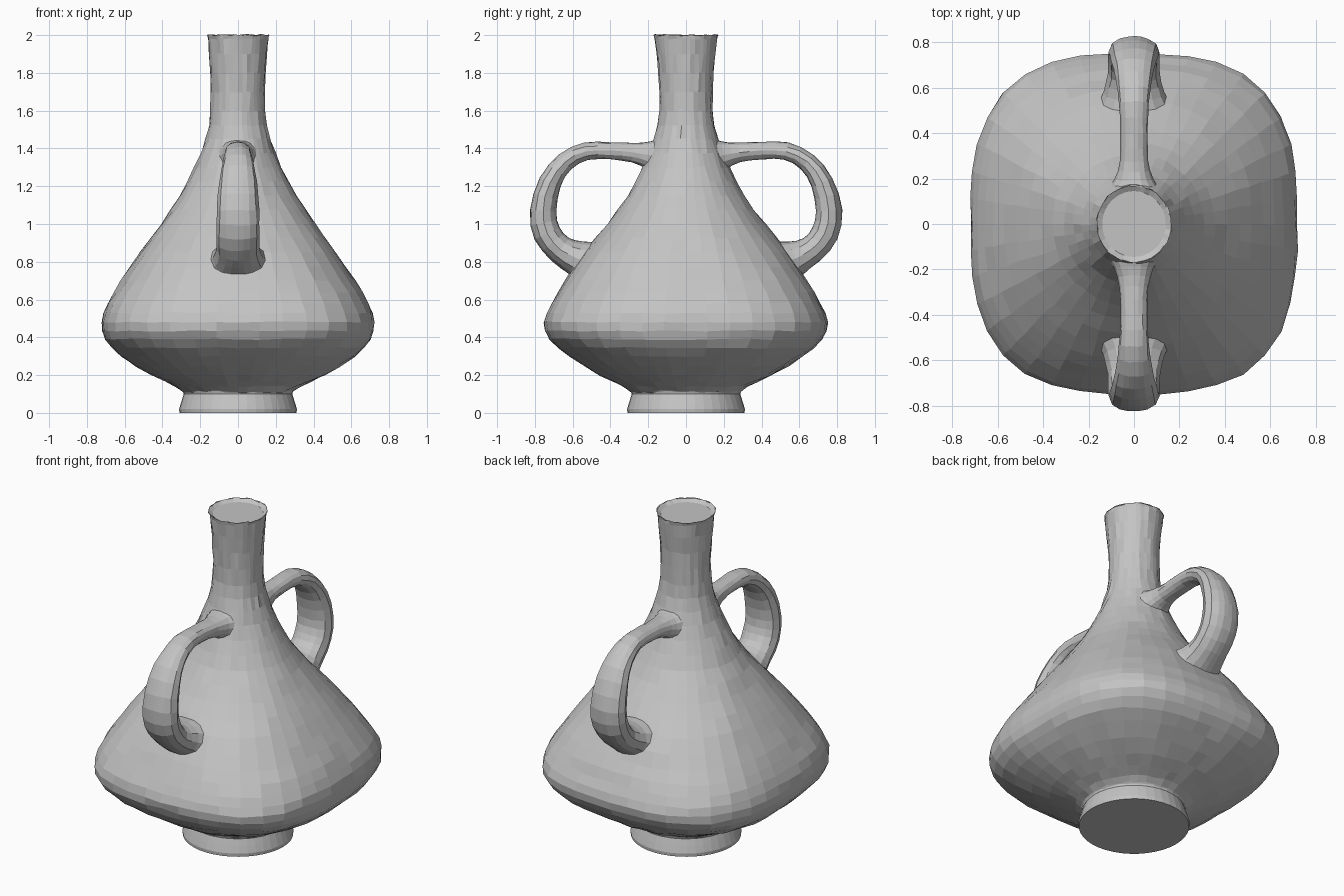
import bpy, bmesh, math, random
from mathutils import Vector

random.seed(4)
cube = bpy.data.objects.get("Cube")
if cube:
    bpy.data.objects.remove(cube)

clay = bpy.data.materials.new("grey_clay")
clay.use_nodes = True
clay.diffuse_color = (0.55, 0.55, 0.55, 1)
clay.node_tree.nodes["Principled BSDF"].inputs["Base Color"].default_value = clay.diffuse_color


def smooth_path(stations, steps):
    """Catmull-Rom interpolation of tuples."""
    pts = [stations[0], *stations, stations[-1]]
    out = []
    for a, b, c, d in zip(pts, pts[1:], pts[2:], pts[3:]):
        for k in range(steps):
            t = k / steps
            out.append([q + t / 2 * (r - p + t * (2 * p - 5 * q + 4 * r - s
                        + t * (3 * (q - r) + s - p)))
                        for p, q, r, s in zip(a, b, c, d)])
    return out + [list(stations[-1])]


def squircle(angle, rx, ry, n):
    c, s = math.cos(angle), math.sin(angle)
    r = (abs(c / rx) ** n + abs(s / ry) ** n) ** (-1 / n)
    return r * c, r * s


def loft(name, rings, wobble=0.0):
    """Skin closed rings of points and cap both ends."""
    bm = bmesh.new()
    rows = [[bm.verts.new(p) for p in ring] for ring in rings]
    count = len(rows[0])
    for lo, hi in zip(rows, rows[1:]):
        for i in range(count):
            j = (i + 1) % count
            bm.faces.new((lo[i], lo[j], hi[j], hi[i]))
    bm.faces.new(rows[0][::-1])
    bm.faces.new(rows[-1])
    # slight hand-made unevenness, leaving the end rings clean
    for row in rows[1:-1]:
        for v in row:
            v.co += Vector([random.uniform(-wobble, wobble) for _ in range(3)])
    bmesh.ops.recalc_face_normals(bm, faces=bm.faces)
    mesh = bpy.data.meshes.new(name)
    bm.to_mesh(mesh)
    bm.free()
    mesh.materials.append(clay)
    obj = bpy.data.objects.new(name, mesh)
    bpy.context.collection.objects.link(obj)
    return obj


# Vessel: height, half width, half depth, squareness
SIDES = 40
vessel = [
    (0.10, 0.28, 0.28, 2), (0.14, 0.33, 0.33, 2), (0.20, 0.46, 0.46, 2.2),
    (0.30, 0.62, 0.62, 2.6), (0.39, 0.70, 0.72, 2.9), (0.48, 0.72, 0.75, 2.9),
    (0.58, 0.69, 0.71, 2.8), (0.70, 0.62, 0.64, 2.6), (0.85, 0.52, 0.54, 2.4),
    (1.0, 0.41, 0.42, 2.2), (1.15, 0.31, 0.31, 2), (1.3, 0.23, 0.23, 2),
    (1.45, 0.17, 0.17, 2), (1.6, 0.145, 0.14, 2), (1.8, 0.145, 0.145, 2),
    (1.98, 0.16, 0.165, 2), (2.0, 0.165, 0.17, 2)]


def level_ring(z, rx, ry, n):
    return [(*squircle(math.tau * i / SIDES, rx, ry, n), z) for i in range(SIDES)]


rings = [level_ring(*s) for s in smooth_path(vessel, 2)]
rings.append(level_ring(1.985, 0.14, 0.145, 2))  # shallow dished mouth
loft("vessel_body", rings, 0.004)

# Foot ring
loft("foot", [level_ring(z, r, r, 2) for z, r in
              ((0, 0.31), (0.02, 0.312), (0.06, 0.3), (0.1, 0.287), (0.14, 0.3))])

# Handles: distance out, height, half width, half thickness
strap = [
    (0.12, 1.35, 0.13, 0.12), (0.2, 1.365, 0.085, 0.075), (0.28, 1.378, 0.063, 0.052),
    (0.4, 1.388, 0.06, 0.046), (0.53, 1.385, 0.066, 0.047), (0.64, 1.33, 0.08, 0.05),
    (0.72, 1.22, 0.1, 0.06), (0.757, 1.07, 0.112, 0.07), (0.735, 0.95, 0.115, 0.073),
    (0.665, 0.865, 0.115, 0.075), (0.58, 0.82, 0.135, 0.095), (0.49, 0.78, 0.18, 0.14)]


def handle(name, side):
    path = smooth_path(strap, 2)
    loops = []
    for k, (y, z, w, t) in enumerate(path):
        a, b = path[max(k - 1, 0)], path[min(k + 1, len(path) - 1)]
        out = Vector((0, a[1] - b[1], b[0] - a[0])).normalized()
        loop = []
        for i in range(16):
            u, v = squircle(math.tau * i / 16, w, t, 2.2)
            p = Vector((u, y, z)) + out * v
            p.y *= side
            loop.append(p)
        loops.append(loop)
    loft(name, loops, 0.002)


handle("front_handle", -1)
handle("back_handle", 1)
